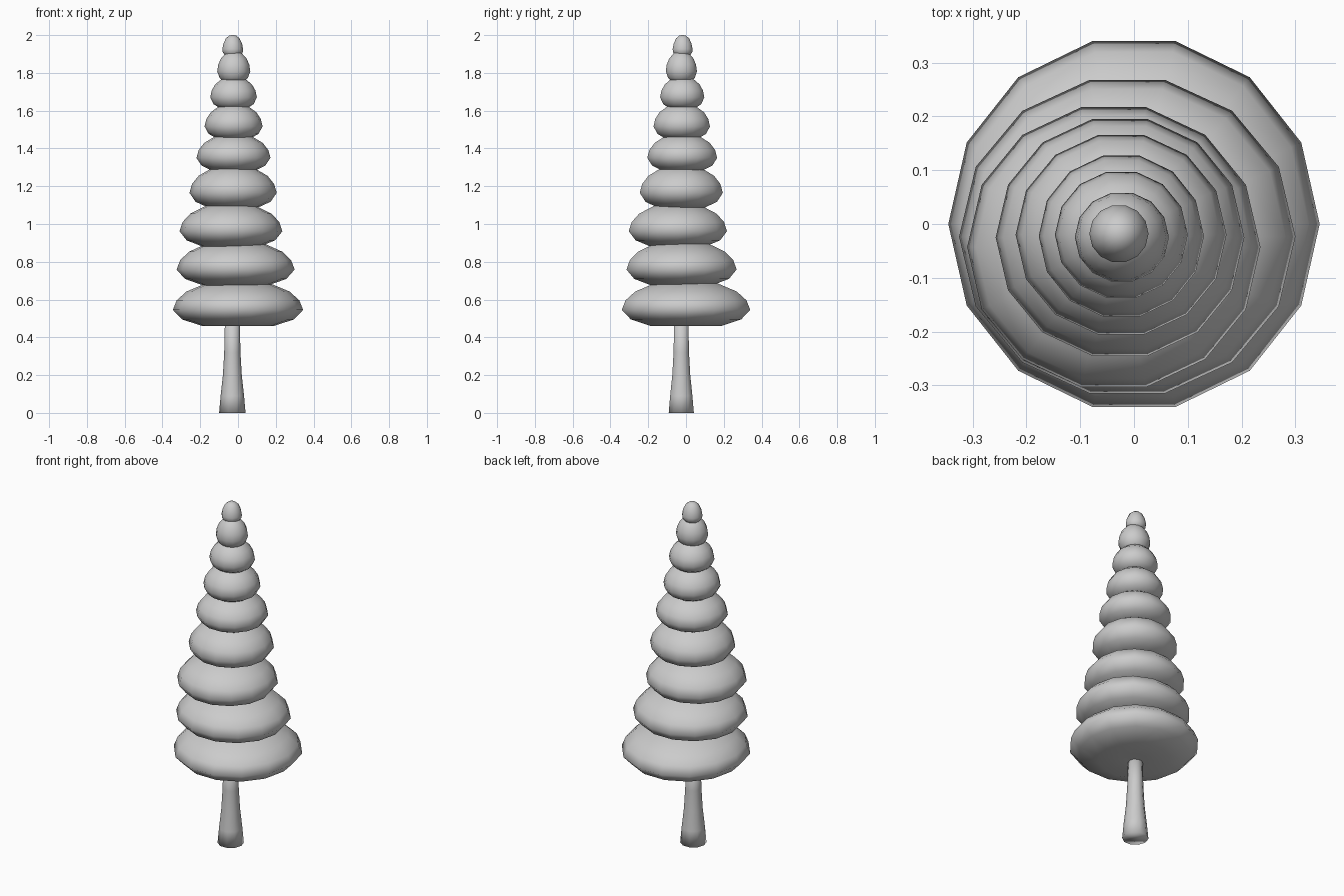
import bpy, bmesh, math

cube = bpy.data.objects.get("Cube")
if cube:
    bpy.data.objects.remove(cube, do_unlink=True)

grey = bpy.data.materials.new("plain_grey")
grey.use_nodes = True
colour = (0.6, 0.6, 0.6, 1)
grey.diffuse_color = colour
grey.node_tree.nodes["Principled BSDF"].inputs["Base Color"].default_value = colour


def lathe(name, profile, sides, centre, radii, base, height):
    """Closed turned form from (radius, height) pairs scaled to size."""
    bm = bmesh.new()
    rings = []
    for r, t in profile:
        ring = []
        for k in range(sides):
            a = math.tau * k / sides
            ring.append(bm.verts.new((centre[0] + radii[0] * r * math.cos(a),
                                      centre[1] + radii[1] * r * math.sin(a),
                                      base + height * t)))
        rings.append(ring)
    for low, high in zip(rings, rings[1:]):
        for k in range(sides):
            n = (k + 1) % sides
            bm.faces.new((low[k], low[n], high[n], high[k]))
    bm.faces.new(rings[0][::-1])
    bm.faces.new(rings[-1])
    mesh = bpy.data.meshes.new(name)
    bm.to_mesh(mesh)
    bm.free()
    mesh.materials.append(grey)
    mesh.shade_smooth()
    obj = bpy.data.objects.new(name, mesh)
    bpy.context.collection.objects.link(obj)


# Foliage tiers: left, right, front, back limits, then bottom and visible top
tiers = [
    (-.345, .345, -.34, .34, .46, .68),
    (-.325, .30, -.315, .268, .675, .89),
    (-.31, .235, -.303, .217, .88, 1.09),
    (-.257, .205, -.245, .195, 1.085, 1.29),
    (-.22, .172, -.205, .165, 1.28, 1.46),
    (-.177, .13, -.172, .127, 1.45, 1.62),
    (-.147, .10, -.137, .097, 1.61, 1.765),
    (-.11, .065, -.107, .058, 1.75, 1.90),
]
puff = [(.15, .02), (.55, 0), (.86, .16), (1, .39), (.94, .62),
        (.79, .83), (.5, 1.02), (.2, 1.1)]
for i, (x0, x1, y0, y1, low, top) in enumerate(tiers):
    lathe(f"foliage_tier_{i + 1}", puff, 14, ((x0 + x1) / 2, (y0 + y1) / 2),
          ((x1 - x0) / 2, (y1 - y0) / 1.95), low, top - low)

# Rounded tip
tip = [(.3, -.02), (.72, .04), (.97, .22), (1, .36), (.9, .6),
       (.66, .85), (.35, .97), (.1, 1)]
lathe("foliage_tip", tip, 14, (-.028, -.018), (.055, .054), 1.885, .115)

# Flared trunk
trunk = [(.07, 0), (.062, .09), (.05, .2), (.043, .32), (.039, .5)]
lathe("trunk", trunk, 10, (-.03, -.025), (1, 1), 0, 1)
